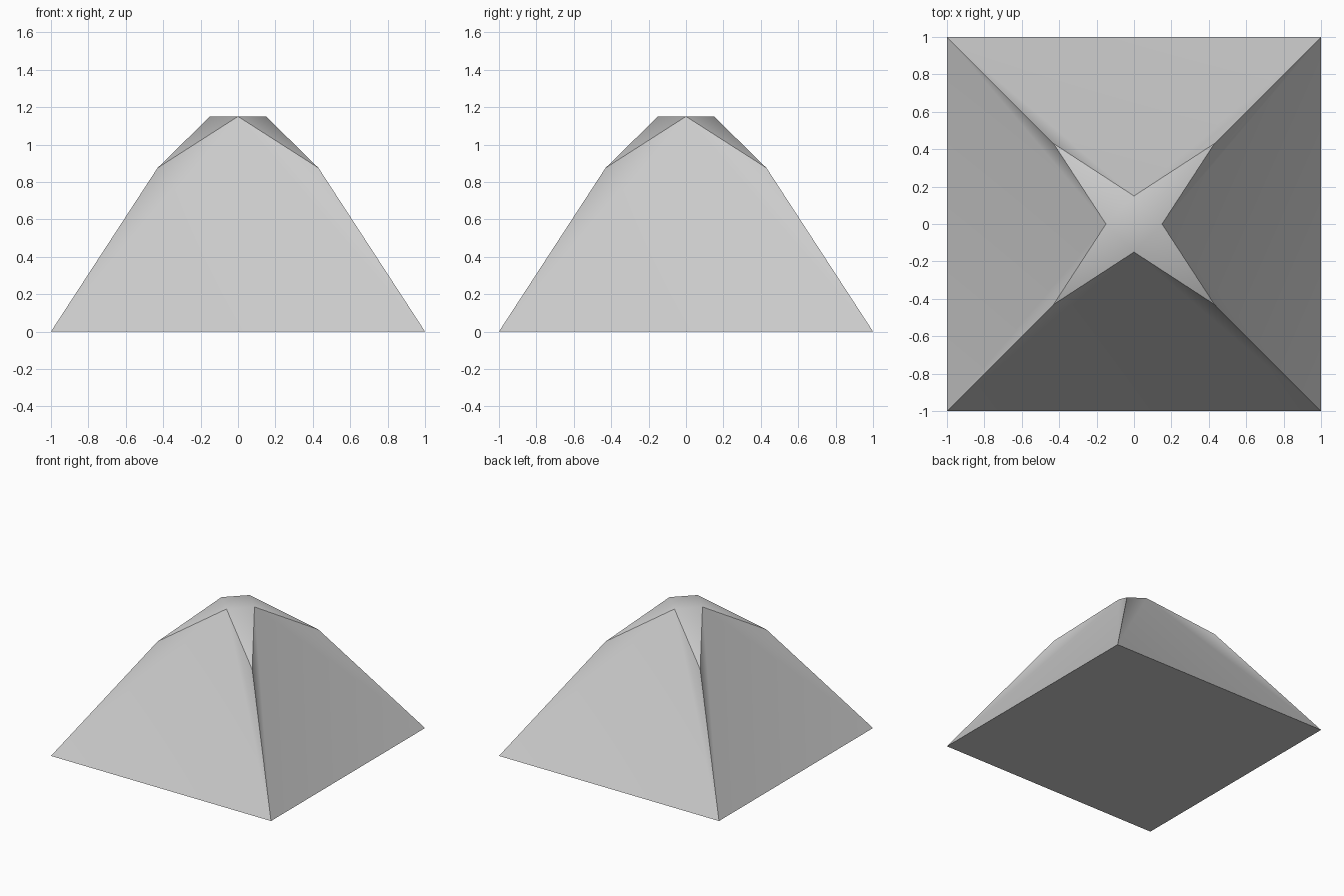
import bpy
import bmesh
from math import radians
from mathutils import Matrix, Vector

cube = bpy.data.objects.get("Cube")
if cube:
    bpy.data.objects.remove(cube)

BASE = 1.0
SHOULDER, SHOULDER_Z = 0.43, 0.875
TIP, TOP_Z = 0.15, 1.15

# Plain grey stone
stone = bpy.data.materials.new("stone_grey")
stone.use_nodes = True
color = (0.6, 0.6, 0.6, 1.0)
stone.diffuse_color = color
bsdf = next(n for n in stone.node_tree.nodes if n.type == "BSDF_PRINCIPLED")
bsdf.inputs["Base Color"].default_value = color
bsdf.inputs["Roughness"].default_value = 0.8

bm = bmesh.new()


def ring(point):
    """Four copies of a point, turned around the z axis."""
    return [bm.verts.new(Matrix.Rotation(radians(90 * i), 3, "Z") @ Vector(point))
            for i in range(4)]


# Square foot, four shoulders on the ridges, and a diamond top
foot = ring((-BASE, -BASE, 0))
shoulder = ring((-SHOULDER, -SHOULDER, SHOULDER_Z))
tip = ring((0, -TIP, TOP_Z))

for i in range(4):
    j = (i + 1) % 4
    # Large slope with a narrow fold on either side
    bm.faces.new((foot[i], foot[j], tip[i]))
    bm.faces.new((foot[i], tip[i], shoulder[i]))
    bm.faces.new((foot[j], shoulder[j], tip[i]))
    # Cut corner beside the top
    bm.faces.new((shoulder[j], tip[j], tip[i]))

# Flat top and underside
bm.faces.new(tip)
bm.faces.new(list(reversed(foot)))
bmesh.ops.recalc_face_normals(bm, faces=bm.faces[:])

mesh = bpy.data.meshes.new("pyramid_roof")
bm.to_mesh(mesh)
bm.free()
mesh.materials.append(stone)
roof = bpy.data.objects.new("pyramid_roof", mesh)
bpy.context.collection.objects.link(roof)

# Soft folds, sharp ridges
bpy.ops.object.select_all(action="DESELECT")
roof.select_set(True)
bpy.context.view_layer.objects.active = roof
bpy.ops.object.shade_smooth_by_angle(angle=radians(30))
